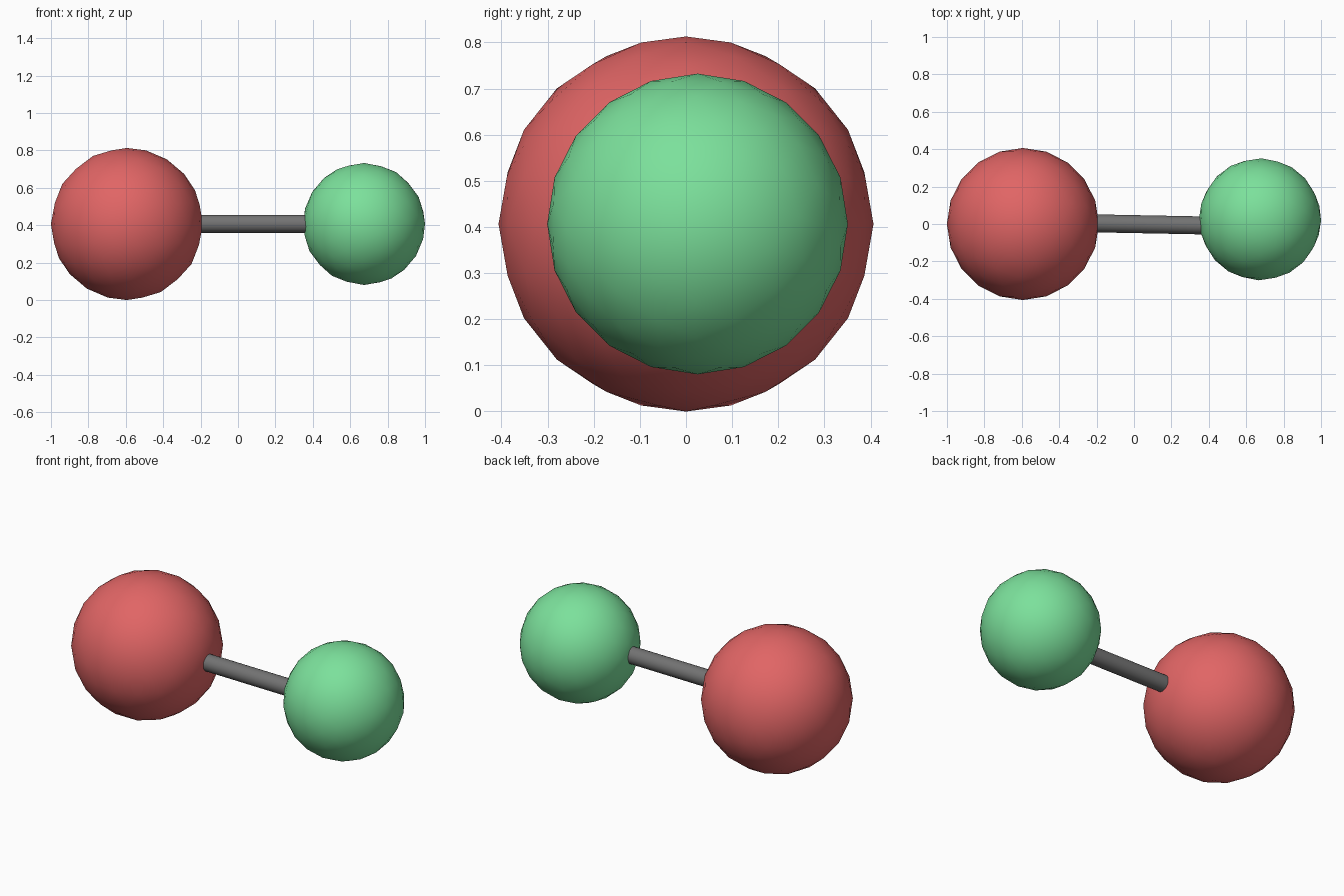
import bpy
from math import radians

if "Cube" in bpy.data.objects:
    bpy.data.objects.remove(bpy.data.objects["Cube"])


def colour(obj, name, rgb):
    mat = bpy.data.materials.new(name)
    mat.diffuse_color = (*rgb, 1)
    mat.use_nodes = True
    mat.node_tree.nodes["Principled BSDF"].inputs["Base Color"].default_value = mat.diffuse_color
    obj.data.materials.append(mat)


def ball(name, radius, location, rotation, rgb):
    bpy.ops.mesh.primitive_ico_sphere_add(subdivisions=3, radius=radius,
                                          location=location, rotation=rotation)
    obj = bpy.context.object
    obj.name = name
    bpy.ops.object.shade_smooth()
    colour(obj, name + "_colour", rgb)


CENTRE_Z = 0.4065

# Large and small balls; the small one is turned on its side
ball("large_ball", 0.4065, (-0.594, 0, CENTRE_Z), (0, 0, 0), (0.75, 0.13, 0.13))
ball("small_ball", 0.326, (0.674, 0.025, CENTRE_Z),
     (0, radians(90), radians(-1.2)), (0.2, 0.75, 0.33))

# Connecting rod, very slightly skewed, with both ends sunk into the balls
bpy.ops.mesh.primitive_cylinder_add(vertices=32, radius=0.048, depth=0.72,
                                    location=(0.075, -0.002, CENTRE_Z + 0.001),
                                    rotation=(0, radians(90), radians(-1.1)))
rod = bpy.context.object
rod.name = "connecting_rod"
bpy.ops.object.shade_smooth_by_angle(angle=radians(30))
colour(rod, "rod_colour", (0.17, 0.17, 0.17))
